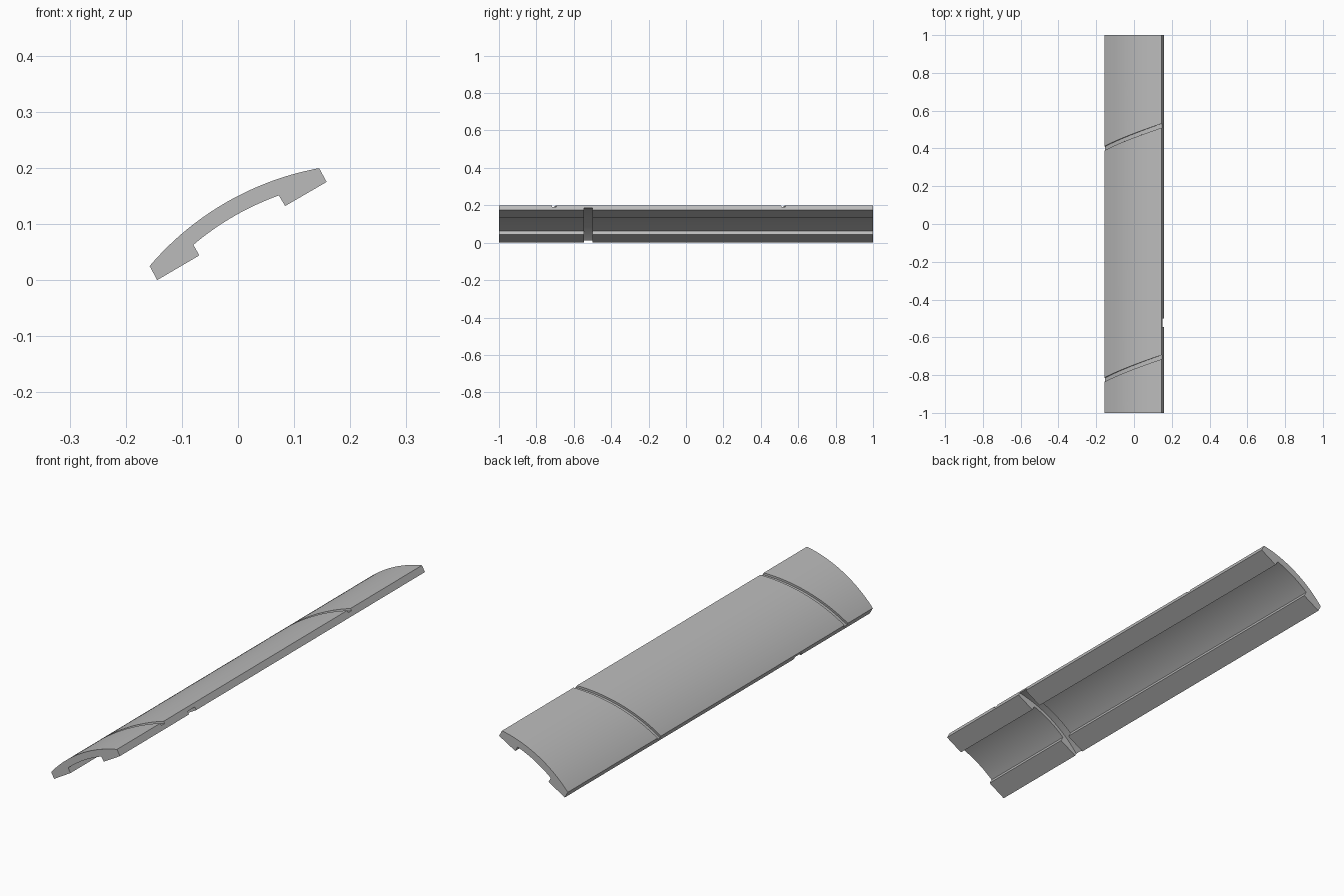
import bpy
import bmesh
from math import sin, cos, radians

cube = bpy.data.objects.get("Cube")
if cube:
    bpy.data.objects.remove(cube, do_unlink=True)

# Common arc centre of the shell; angles run from the tilted middle line
CX, CZ, TILT = 0.2385, -0.312, 120
OUTER, INNER, OUTER_HALF, INNER_HALF = 0.52, 0.4916, 19.6, 10.3
STEPS = 48


def polar(radius, angle):
    a = radians(TILT - angle)
    return CX + radius * cos(a), CZ + radius * sin(a)


def sweep(name, sections):
    """Closed solid through a row of equal sections."""
    bm = bmesh.new()
    rings = [[bm.verts.new(p) for p in s] for s in sections]
    n = len(rings[0])
    for a, b in zip(rings, rings[1:]):
        for i in range(n):
            j = (i + 1) % n
            bm.faces.new((a[i], a[j], b[j], b[i]))
    bm.faces.new(rings[0])
    bm.faces.new(rings[-1])
    bmesh.ops.recalc_face_normals(bm, faces=bm.faces)
    mesh = bpy.data.meshes.new(name)
    bm.to_mesh(mesh)
    bm.free()
    obj = bpy.data.objects.new(name, mesh)
    bpy.context.collection.objects.link(obj)
    return obj


def arc_cutter(name, r0, r1, y, width, rise=0):
    """Curved bar across the shell, climbing along y by rise."""
    sections = []
    for i in range(STEPS + 1):
        a = -25 + 50 * i / STEPS
        mid = y + rise * a / (2 * OUTER_HALF)
        lo, hi = mid - width / 2, mid + width / 2
        (x0, z0), (x1, z1) = polar(r0, a), polar(r1, a)
        sections.append([(x0, lo, z0), (x1, lo, z1), (x1, hi, z1), (x0, hi, z0)])
    cutter = sweep(name, sections)
    cutter.hide_render = True
    return cutter


def arc(radius, start, end):
    return [polar(radius, start + (end - start) * i / STEPS) for i in range(STEPS + 1)]


# Shell profile: outer arc, two flat-bottomed side rails, inner arc
profile = arc(OUTER, -OUTER_HALF, OUTER_HALF)
profile += [(0.158, 0.175), (0.084, 0.132)]
profile += arc(INNER, INNER_HALF, -INNER_HALF)
profile += [(-0.069, 0.044), (-0.144, 0)]
shell = sweep("curved_cover", [[(x, y, z) for x, z in profile] for y in (-1, 1)])

# Two slanted grooves on top, one straight slot underneath
cutters = [
    arc_cutter("rear_groove_cutter", 0.511, 0.54, 0.46, 0.022, 0.12),
    arc_cutter("front_groove_cutter", 0.511, 0.54, -0.765, 0.022, 0.12),
    arc_cutter("underside_slot_cutter", 0.43, 0.506, -0.523, 0.046),
]
bpy.context.view_layer.objects.active = shell
shell.select_set(True)
for cutter in cutters:
    mod = shell.modifiers.new(cutter.name, 'BOOLEAN')
    mod.operation = 'DIFFERENCE'
    mod.solver = 'EXACT'
    mod.object = cutter
    bpy.ops.object.modifier_apply(modifier=mod.name)
    bpy.data.objects.remove(cutter, do_unlink=True)

# Plain grey finish
grey = bpy.data.materials.new("plain_grey")
grey.use_nodes = True
color = (0.5, 0.5, 0.5, 1)
grey.diffuse_color = color
grey.node_tree.nodes["Principled BSDF"].inputs["Base Color"].default_value = color
shell.data.materials.clear()
shell.data.materials.append(grey)

bpy.ops.object.shade_smooth_by_angle(angle=radians(25))
